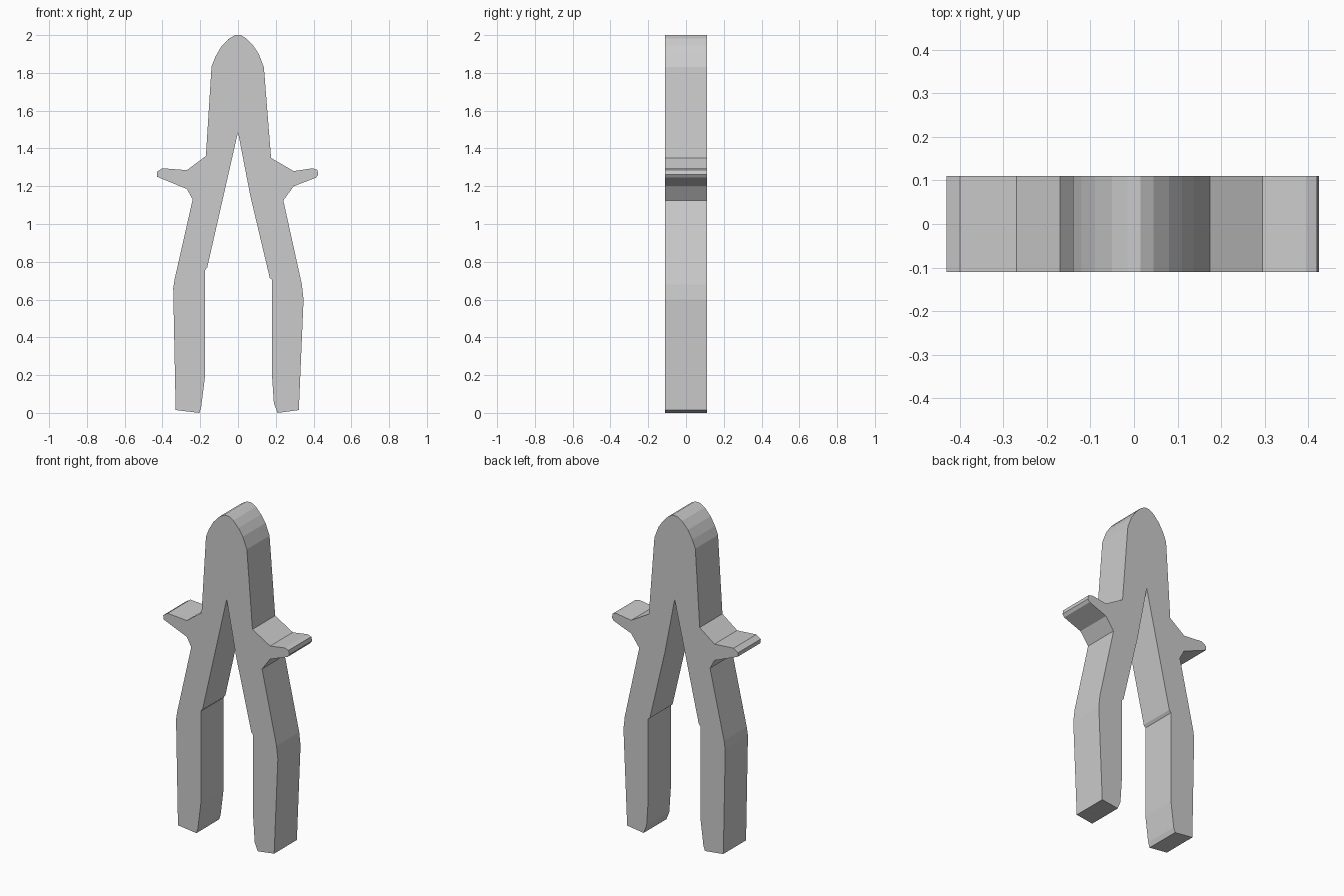
import bpy
import bmesh

cube = bpy.data.objects.get("Cube")
if cube:
    bpy.data.objects.remove(cube, do_unlink=True)

HALF_DEPTH = 0.11

grey = bpy.data.materials.new("plain grey")
grey.use_nodes = True
colour = (0.6, 0.6, 0.6, 1)
grey.diffuse_color = colour
grey.node_tree.nodes["Principled BSDF"].inputs["Base Color"].default_value = colour

# Rounded nose, from its left shoulder to its right shoulder
nose = [(.137, 1.83), (.11, 1.9), (.08, 1.945), (.045, 1.982), (.015, 2), (-.015, 2),
        (-.05, 1.98), (-.09, 1.937), (-.12, 1.885), (-.14, 1.835)]
# Right thorn, then the right handle down its outside and up its inside
right_thorn = [(-.17, 1.36), (-.27, 1.285), (-.4, 1.295), (-.43, 1.275), (-.428, 1.25),
               (-.27, 1.185), (-.24, 1.13)]
right_handle = [(-.335, .71), (-.343, .66), (-.33, .015), (-.205, 0), (-.195, .03),
                (-.175, .19), (-.175, .755), (-.163, .77)]
crotch = [(0, 1.487)]
# Left handle up to its thorn
left_handle = [(.065, 1.15), (.168, .715), (.18, .705), (.18, .2), (.19, .05), (.21, 0),
               (.322, .015), (.347, .6), (.338, .68), (.24, 1.125)]
left_thorn = [(.295, 1.2), (.413, 1.245), (.425, 1.262), (.42, 1.287), (.395, 1.295),
              (.295, 1.28), (.175, 1.35)]
outline = nose + right_thorn + right_handle + crotch + left_handle + left_thorn

# Extrude the outline through the thickness
bm = bmesh.new()
front = bm.faces.new([bm.verts.new((x, -HALF_DEPTH, z)) for x, z in outline])
swept = bmesh.ops.extrude_face_region(bm, geom=[front], use_keep_orig=True)
moved = [v for v in swept["geom"] if isinstance(v, bmesh.types.BMVert)]
bmesh.ops.translate(bm, verts=moved, vec=(0, 2 * HALF_DEPTH, 0))
bmesh.ops.recalc_face_normals(bm, faces=bm.faces)
bmesh.ops.triangulate(bm, faces=[f for f in bm.faces if len(f.verts) > 4])

mesh = bpy.data.meshes.new("forked_body")
bm.to_mesh(mesh)
bm.free()
mesh.materials.append(grey)
body = bpy.data.objects.new("forked_body", mesh)
bpy.context.collection.objects.link(body)
